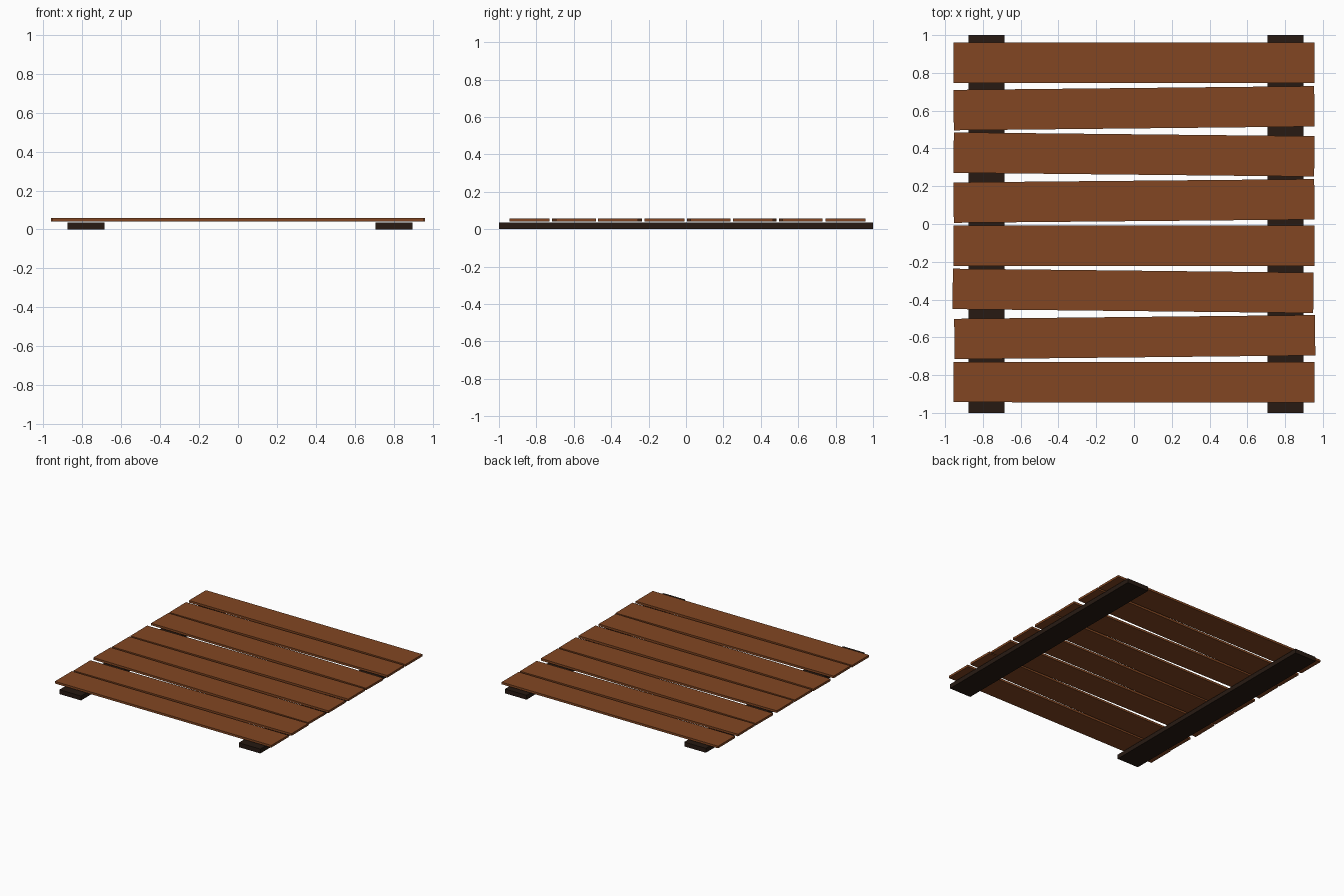
import bpy

if "Cube" in bpy.data.objects:
    bpy.data.objects.remove(bpy.data.objects["Cube"])


def material(name, color):
    mat = bpy.data.materials.new(name)
    mat.diffuse_color = color
    mat.use_nodes = True
    mat.node_tree.nodes["Principled BSDF"].inputs["Base Color"].default_value = mat.diffuse_color
    return mat


def board(name, size, location, angle, mat):
    bpy.ops.mesh.primitive_cube_add(size=1, location=location)
    obj = bpy.context.object
    obj.name = name
    obj.scale = size
    bpy.ops.object.transform_apply(location=False, rotation=False, scale=True)
    obj.rotation_euler.z = angle
    obj.data.materials.append(mat)
    return obj


plank_wood = material("plank_wood", (0.225, 0.062, 0.016, 1))
beam_wood = material("beam_wood", (0.020, 0.010, 0.006, 1))

# Two dark support beams running front to back
for name, x in (("left_beam", -0.78), ("right_beam", 0.802)):
    board(name, (0.19, 2.0, 0.035), (x, 0, 0.0175), 0, beam_wood)

# Eight loosely laid planks: x centre, y centre, slight twist
planks = [
    (0.000, 0.853, 0.0),
    (0.000, 0.613, 0.0105),
    (0.000, 0.368, -0.0105),
    (0.000, 0.122, 0.0092),
    (0.000, -0.115, -0.001),
    (-0.005, -0.354, -0.0110),
    (0.004, -0.599, 0.0105),
    (0.000, -0.837, -0.0005),
]
for i, (x, y, angle) in enumerate(planks, 1):
    board(f"plank_{i}", (1.91, 0.214, 0.017), (x, y, 0.05), angle, plank_wood)
